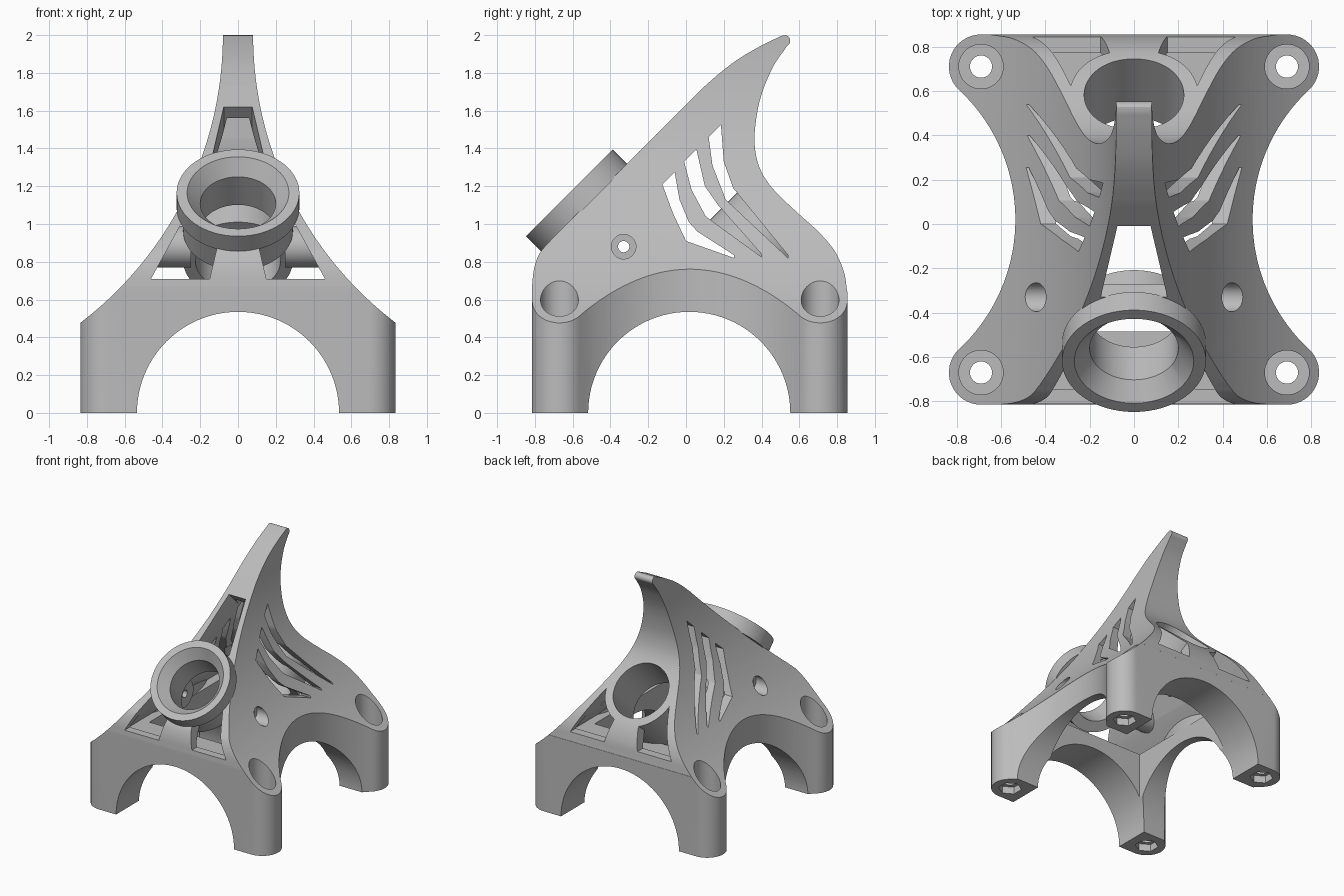
import bpy, bmesh, math
from mathutils import Vector

if "Cube" in bpy.data.objects:
    bpy.data.objects.remove(bpy.data.objects["Cube"])

grey = bpy.data.materials.new("satin_grey")
grey.use_nodes = True
grey.diffuse_color = (0.5, 0.5, 0.5, 1)
grey.node_tree.nodes["Principled BSDF"].inputs["Base Color"].default_value = (0.5, 0.5, 0.5, 1)


def make(name, bm):
    bmesh.ops.recalc_face_normals(bm, faces=bm.faces)
    mesh = bpy.data.meshes.new(name)
    bm.to_mesh(mesh)
    bm.free()
    mesh.materials.append(grey)
    ob = bpy.data.objects.new(name, mesh)
    bpy.context.collection.objects.link(ob)
    return ob


def prism(name, points, move):
    """Extrude a planar outline along a vector."""
    bm = bmesh.new()
    face = bm.faces.new([bm.verts.new(p) for p in points])
    new = bmesh.ops.extrude_face_region(bm, geom=[face])["geom"]
    bmesh.ops.translate(bm, vec=move, verts=[v for v in new if isinstance(v, bmesh.types.BMVert)])
    return make(name, bm)


def rod(name, a, b, r1, r2=None, sides=64):
    """Cylinder or cone between two points."""
    a, b = Vector(a), Vector(b)
    mat = (b - a).to_track_quat('Z', 'Y').to_matrix().to_4x4()
    mat.translation = (a + b) / 2
    bm = bmesh.new()
    bmesh.ops.create_cone(bm, cap_ends=True, segments=sides, radius1=r1,
                          radius2=r1 if r2 is None else r2, depth=(b - a).length, matrix=mat)
    return make(name, bm)


def combine(target, other, op, keep=False):
    mod = target.modifiers.new(op, 'BOOLEAN')
    mod.operation, mod.solver, mod.object = op, 'EXACT', other
    bpy.context.view_layer.objects.active = target
    bpy.ops.object.modifier_apply(modifier=mod.name)
    if not keep:
        bpy.data.objects.remove(other)


def cut(target, other):
    combine(target, other, 'DIFFERENCE')


def arc(cx, cy, r, a0, a1, n):
    steps = [math.radians(a0 + (a1 - a0) * i / n) for i in range(n + 1)]
    return [(cx + r * math.cos(t), cy + r * math.sin(t)) for t in steps]


def curve(pts, n=6):
    """Smooth curve through points."""
    p = [Vector(q) for q in pts]
    p = [2 * p[0] - p[1]] + p + [2 * p[-1] - p[-2]]
    out = []
    for a, b, c, d in zip(p, p[1:], p[2:], p[3:]):
        for i in range(n):
            t = i / n
            out.append(tuple(b + (c - a) * t / 2 + (2 * a - 5 * b + 4 * c - d) * t * t / 2
                             + (3 * b - a - 3 * c + d) * t ** 3 / 2))
    return out + [tuple(pts[-1])]


def mirrored(half):
    return half + [(-x, y) for x, y in reversed(half)]


def front_prism(name, pts, y0=-1.2, y1=1.2):
    return prism(name, [(x, y0, z) for x, z in pts], (0, y1 - y0, 0))


def side_prism(name, pts):
    return prism(name, [(-1.2, y, z) for y, z in pts], (2.4, 0, 0))


def plan_prism(name, pts, z0, z1):
    return prism(name, [(x, y, z0) for x, y in pts], (0, 0, z1 - z0))


def flare(offset):
    """Front outline: concave flanks sweeping from the fin to the feet."""
    half = arc(1.995, 2, 1.915 + offset, 180, 238, 40)
    return mirrored([(0.08 - offset, 2.1)] + half + [(half[-1][0], -0.1)])


# Outer form: plan, front and side outlines intersected
corner, waist = 0.145, (1.335, 0.02)
plan = (arc(0.69, 0.71, corner, 90, -46.9, 16) + arc(*waist, 0.8, 133.1, 226.9, 36)[1:-1]
        + arc(0.69, -0.67, corner, 46.9, -90, 16))
body = plan_prism("mount_body", mirrored(plan), 0, 2.2)
combine(body, front_prism("flare", flare(0)), 'INTERSECT')
brow = curve([(-0.816, 0.66), (-0.805, 0.76), (-0.775, 0.845), (-0.72, 0.91)])
crest = curve([(0.1, 1.73), (0.18, 1.8), (0.28, 1.875), (0.4, 1.945), (0.51, 1.998)])
tip = arc(0.522, 1.97, 0.03, 80, -40, 8)
spine = curve([(0.53, 1.935), (0.46, 1.83), (0.395, 1.67), (0.365, 1.5), (0.368, 1.38),
               (0.4, 1.275), (0.47, 1.175), (0.59, 1.06), (0.7, 0.96), (0.785, 0.86),
               (0.835, 0.75), (0.854, 0.64)])
side = [(-0.9, -0.1), (-0.9, 0.6)] + brow + crest + tip + spine + [(0.9, 0.6), (0.9, -0.1)]
combine(body, side_prism("side_outline", side), 'INTERSECT')

outer = body.copy()
outer.data = body.data.copy()
outer.name = "outer_form"
bpy.context.collection.objects.link(outer)

# Hollow interior
cavity = front_prism("cavity", flare(0.07))
room = [(-0.745, 0.65), (-0.745, 0.74), (-0.69, 0.82), (0.05, 1.56), (0.2, 1.62), (0.285, 1.6),
        (0.285, 1.45), (0.295, 1.36), (0.335, 1.23), (0.5, 1.04), (0.7, 0.85), (0.77, 0.72), (0.78, 0.65)]
combine(cavity, side_prism("room", room), 'INTERSECT')
inner = arc(*waist, 0.87, 118, 242, 40)
combine(cavity, plan_prism("inner_plan", mirrored(inner), 0, 2.2), 'INTERSECT')
cut(body, cavity)
w, lo, hi = 0.464, -0.485, 0.52
cut(body, plan_prism("lower_room", [(-w, lo), (w, lo), (w, hi), (-w, hi)], -0.1, 0.7))

# Crossing arches
cut(body, rod("arch", (0, -1.3, 0), (0, 1.3, 0), 0.535, sides=96))
cut(body, rod("cross_arch", (-1.3, 0.017, 0), (1.3, 0.017, 0), 0.535, sides=96))

# Triangular windows front and back, and the upper window
for s in (1, -1):
    win = [(0.46, 0.71), (0.15, 0.71), (0.11, 0.88), (0.24, 1.06), (0.285, 1.03)]
    cut(body, front_prism("window", [(s * x, z) for x, z in win]))
upper = [(0.075, 1.62), (0.15, 1.3), (-0.15, 1.3), (-0.075, 1.62)]
cut(body, prism("upper_window", [(x, z - 1.63 - 0.05, z + 0.05) for x, z in upper], (0, 0.2, -0.2)))

# Three swept chevron slots through the flanks
slots = [
    ([(-0.125, 1.21), (-0.07, 1.06), (0, 0.91), (0.255, 0.82)],
     [(0.255, 0.835), (0.06, 0.96), (0.015, 1.01), (-0.035, 1.13), (-0.06, 1.275)]),
    ([(-0.01, 1.33), (0.03, 1.18), (0.105, 1.04), (0.4, 0.825)],
     [(0.4, 0.84), (0.17, 1.1), (0.1, 1.2), (0.055, 1.395)]),
    ([(0.12, 1.46), (0.14, 1.31), (0.21, 1.13), (0.54, 0.82)],
     [(0.54, 0.835), (0.25, 1.19), (0.2, 1.33), (0.185, 1.525)])]
for left, right in slots:
    cut(body, side_prism("slot", left + right))

# Tilted front collar
def collar_point(d):
    k = d / math.sqrt(2)
    return (0, -0.618 + k, 1.165 - k)


combine(body, rod("collar_tube", collar_point(0.05), collar_point(0.29), 0.29), 'UNION')
combine(body, rod("collar_head", collar_point(0), collar_point(0.115), 0.325), 'UNION')


# Rear tube and side bosses, trimmed to the outer form
def rear_point(t):
    k = t / math.sqrt(2)
    return (0, 0.32 + k, 0.805 + k)


rear = rod("rear_tube", rear_point(0), rear_point(0.9), 0.29)
combine(rear, outer, 'INTERSECT', keep=True)
combine(body, rear, 'UNION')
for s in (1, -1):
    boss = rod("boss", (s * 0.25, -0.33, 0.88), (s * 0.7, -0.33, 0.88), 0.11)
    combine(boss, outer, 'INTERSECT', keep=True)
    combine(body, boss, 'UNION')
bpy.data.objects.remove(outer)

# Bores of the collar and rear tube
cut(body, rod("collar_bore", collar_point(-0.05), collar_point(0.4), 0.2))
cut(body, rod("collar_chamfer", collar_point(-0.02), collar_point(0.08), 0.287, 0.2))
cut(body, rod("rear_bore", rear_point(-0.03), rear_point(0.9), 0.225))

# Side screw holes
cut(body, rod("screw_hole", (-1, -0.33, 0.88), (1, -0.33, 0.88), 0.03, sides=32))
for s in (1, -1):
    cut(body, rod("screw_recess", (s * 0.36, -0.33, 0.88), (s * 0.9, -0.33, 0.88), 0.065, sides=32))

# Foot bolt holes with round recesses above and nut pockets below
for x in (0.69, -0.69):
    for y in (0.71, -0.67):
        cut(body, rod("bolt_hole", (x, y, -0.1), (x, y, 1), 0.05, sides=32))
        cut(body, rod("bolt_recess", (x, y, 0.2), (x, y, 1), 0.1, sides=48))
        cut(body, rod("nut_pocket", (x, y, -0.1), (x, y, 0.06), 0.09, sides=6))

# Smooth curved faces, sharp edges
bpy.ops.object.select_all(action='DESELECT')
body.select_set(True)
bpy.context.view_layer.objects.active = body
bpy.ops.object.shade_smooth_by_angle(angle=math.radians(22))
